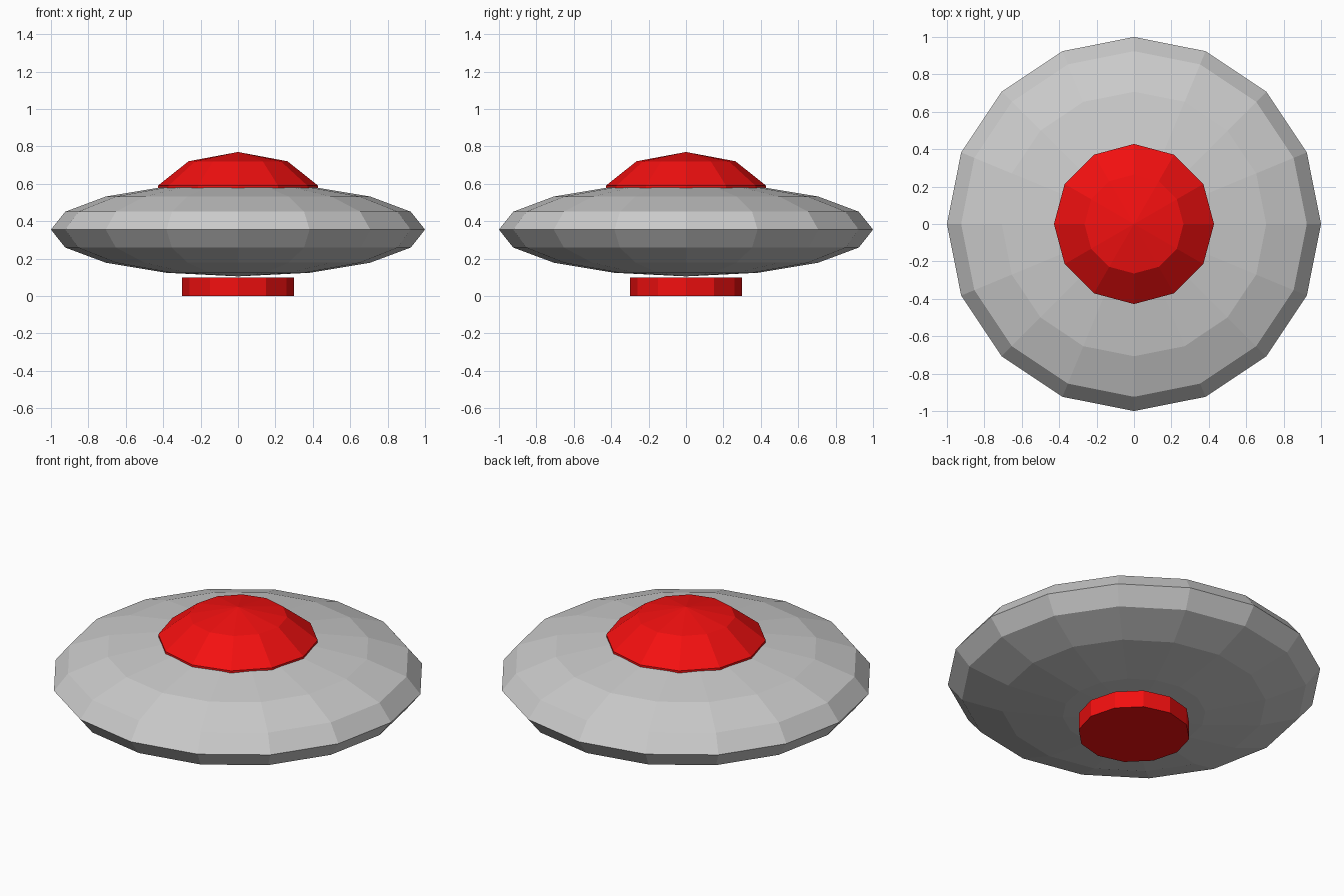
import bpy

if "Cube" in bpy.data.objects:
    bpy.data.objects.remove(bpy.data.objects["Cube"])

red = bpy.data.materials.new("red")
red.diffuse_color = (0.9, 0.005, 0.005, 1)
red.use_nodes = True
red.node_tree.nodes["Principled BSDF"].inputs["Base Color"].default_value = red.diffuse_color


def ellipsoid(name, segments, rings, radius, half_height, z):
    bpy.ops.mesh.primitive_uv_sphere_add(segments=segments, ring_count=rings,
                                         radius=1, location=(0, 0, z))
    ob = bpy.context.object
    ob.name = name
    ob.scale = (radius, radius, half_height)
    bpy.ops.object.transform_apply(location=False, rotation=False, scale=True)
    return ob


# Flattened saucer hull
ellipsoid("saucer_hull", 16, 8, 1.0, 0.25, 0.355)

# Cockpit dome, its lower half sunk in the hull
dome = ellipsoid("cockpit_dome", 12, 5, 0.45, 0.26, 0.51)
dome.data.materials.append(red)

# Disc thruster just below the hull
bpy.ops.mesh.primitive_cylinder_add(vertices=12, radius=0.3, depth=0.1,
                                    location=(0, 0, 0.05))
base = bpy.context.object
base.name = "thruster_disc"
base.data.materials.append(red)
